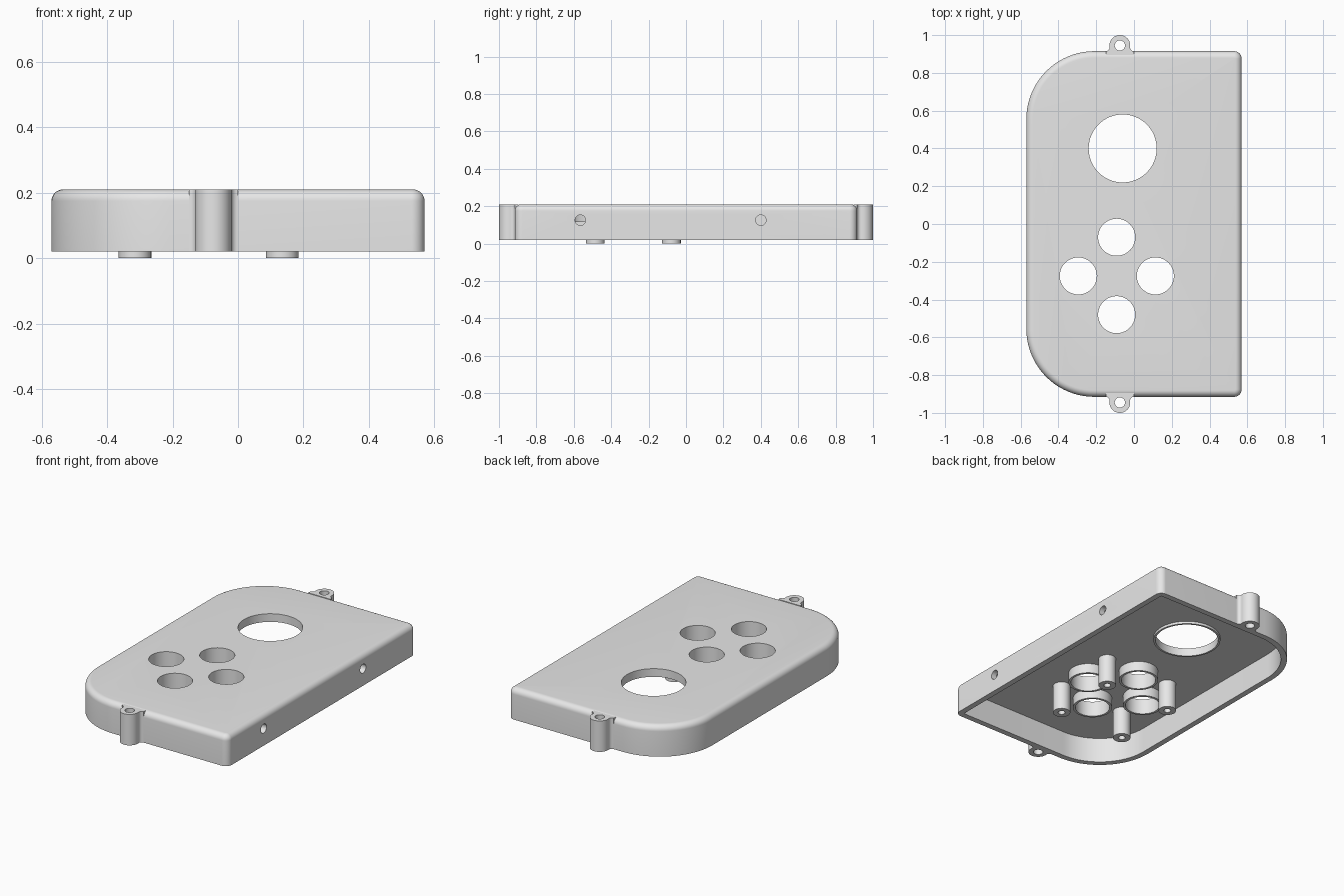
import bpy, bmesh
from math import sin, cos, pi, sqrt, atan2
from mathutils import Matrix, Vector

if "Cube" in bpy.data.objects:
    bpy.data.objects.remove(bpy.data.objects["Cube"])

# Main dimensions
HX, HY = 0.57, 0.915
RIM, CEILING, TOP = 0.02, 0.175, 0.21
WALL, FILLET = 0.035, 0.035
STICK = (-0.06, 0.4)
BUTTONS = [(-0.092, -0.07), (-0.092, -0.48), (-0.295, -0.275), (0.113, -0.275)]
POSTS = [(x, y) for x in (-0.315, 0.135) for y in (-0.485, -0.078)]

grey = bpy.data.materials.new("plain grey")
grey.use_nodes = True
grey.diffuse_color = (0.8, 0.8, 0.8, 1)
grey.node_tree.nodes["Principled BSDF"].inputs["Base Color"].default_value = (0.8, 0.8, 0.8, 1)


def finish(name, bm):
    bmesh.ops.recalc_face_normals(bm, faces=bm.faces)
    mesh = bpy.data.meshes.new(name)
    bm.to_mesh(mesh)
    bm.free()
    obj = bpy.data.objects.new(name, mesh)
    bpy.context.collection.objects.link(obj)
    mesh.materials.append(grey)
    return obj


def smooth(obj):
    bpy.ops.object.select_all(action="DESELECT")
    obj.select_set(True)
    bpy.context.view_layer.objects.active = obj
    bpy.ops.object.shade_smooth_by_angle(angle=pi / 6)


def loft(name, rings, cap=True):
    """Bridge equal-length rings of points; cap the ends or close the loop."""
    bm = bmesh.new()
    loops = [[bm.verts.new(p) for p in ring] for ring in rings]
    pairs = list(zip(loops, loops[1:]))
    if cap:
        bm.faces.new(loops[0])
        bm.faces.new(loops[-1])
    else:
        pairs.append((loops[-1], loops[0]))
    for a, b in pairs:
        for i in range(len(a)):
            j = (i + 1) % len(a)
            bm.faces.new((a[i], a[j], b[j], b[i]))
    return finish(name, bm)


def circle(x, y, r, z, n=64):
    return [(x + r * cos(2 * pi * i / n), y + r * sin(2 * pi * i / n), z) for i in range(n)]


def cut(obj, cutters):
    """Subtract the cutters, then discard them."""
    for c in cutters:
        c.hide_render = True
        mod = obj.modifiers.new("hole", "BOOLEAN")
        mod.operation, mod.solver, mod.object = "DIFFERENCE", "EXACT", c
        bpy.ops.object.select_all(action="DESELECT")
        bpy.context.view_layer.objects.active = obj
        bpy.ops.object.modifier_apply(modifier=mod.name)
        bpy.data.objects.remove(c)


def drill(x, y, r):
    return loft("drill", [circle(x, y, r, -0.1), circle(x, y, r, 0.4)])


def outline(inset, z, steps=20):
    """Shell outline: two large round corners on -x, two tight ones on +x."""
    pts = []
    for k, (sx, sy, r) in enumerate([(1, 1, 0.04), (-1, 1, 0.36), (-1, -1, 0.36), (1, -1, 0.04)]):
        cx, cy, rad = sx * (HX - r), sy * (HY - r), r - inset
        for i in range(steps + 1):
            a = pi / 2 * (k + i / steps)
            pts.append((cx + rad * cos(a), cy + rad * sin(a), z))
    return pts


# Shell: outer wall, rounded top edge, flat top, hollow underside
shell_rings = [outline(WALL, CEILING), outline(WALL, RIM), outline(0, RIM)]
for i in range(9):
    a = pi / 2 * i / 8
    shell_rings.append(outline(FILLET * (1 - cos(a)), TOP - FILLET + FILLET * sin(a)))
shell = loft("shell", shell_rings)

# Openings in the top and two screw holes in the straight side
holes = [drill(*STICK, 0.18)] + [drill(x, y, 0.098) for x, y in BUTTONS]
for y in (-0.565, 0.4):
    side = loft("drill", [circle(0, 0, 0.028, -0.1, 32), circle(0, 0, 0.028, 0.1, 32)])
    side.data.transform(Matrix.Translation((HX, y, 0.125)) @ Matrix.Rotation(pi / 2, 4, "Y"))
    holes.append(side)
cut(shell, holes)
smooth(shell)


def tube(name, x, y, inner, outer, z0, z1):
    smooth(loft(name, [circle(x, y, r, z) for r, z in
                       ((inner, z1), (inner, z0), (outer, z0), (outer, z1))], cap=False))


# Collars under the openings
tube("stick_collar", *STICK, 0.18, 0.192, 0.16, CEILING)
for i, (x, y) in enumerate(BUTTONS):
    tube(f"button_collar_{i + 1}", x, y, 0.098, 0.112, 0.115, CEILING)

# Screw posts with blind holes
for i, (x, y) in enumerate(POSTS):
    smooth(loft(f"screw_post_{i + 1}", [circle(x, y, r, z, 40) for r, z in
                ((0.02, 0.12), (0.02, 0), (0.05, 0), (0.05, CEILING))]))

# Screw ears at both ends, blended into the wall with small concave fillets
EAR = Vector((-0.075, 0.945))
R, F = 0.055, 0.02
dx = sqrt((R + F) ** 2 - (HY + F - EAR.y) ** 2)
tilt = atan2(HY + F - EAR.y, dx)
half = [(dx, HY - 0.02)]
for i in range(9):
    a = -pi / 2 - (pi / 2 + tilt * -1) * i / 8
    half.append((dx + F * cos(a), HY + F + F * sin(a)))
for i in range(1, 21):
    a = tilt + (pi / 2 - tilt) * i / 20
    half.append((R * cos(a), EAR.y + R * sin(a)))
profile = half + [(-x, y) for x, y in reversed(half[:-1])]
for name, s in (("back_ear", 1), ("front_ear", -1)):
    ear = loft(name, [[(EAR.x + x, s * y, z) for x, y in profile] for z in (RIM, TOP)])
    cut(ear, [drill(EAR.x, s * EAR.y, 0.027)])
    smooth(ear)
